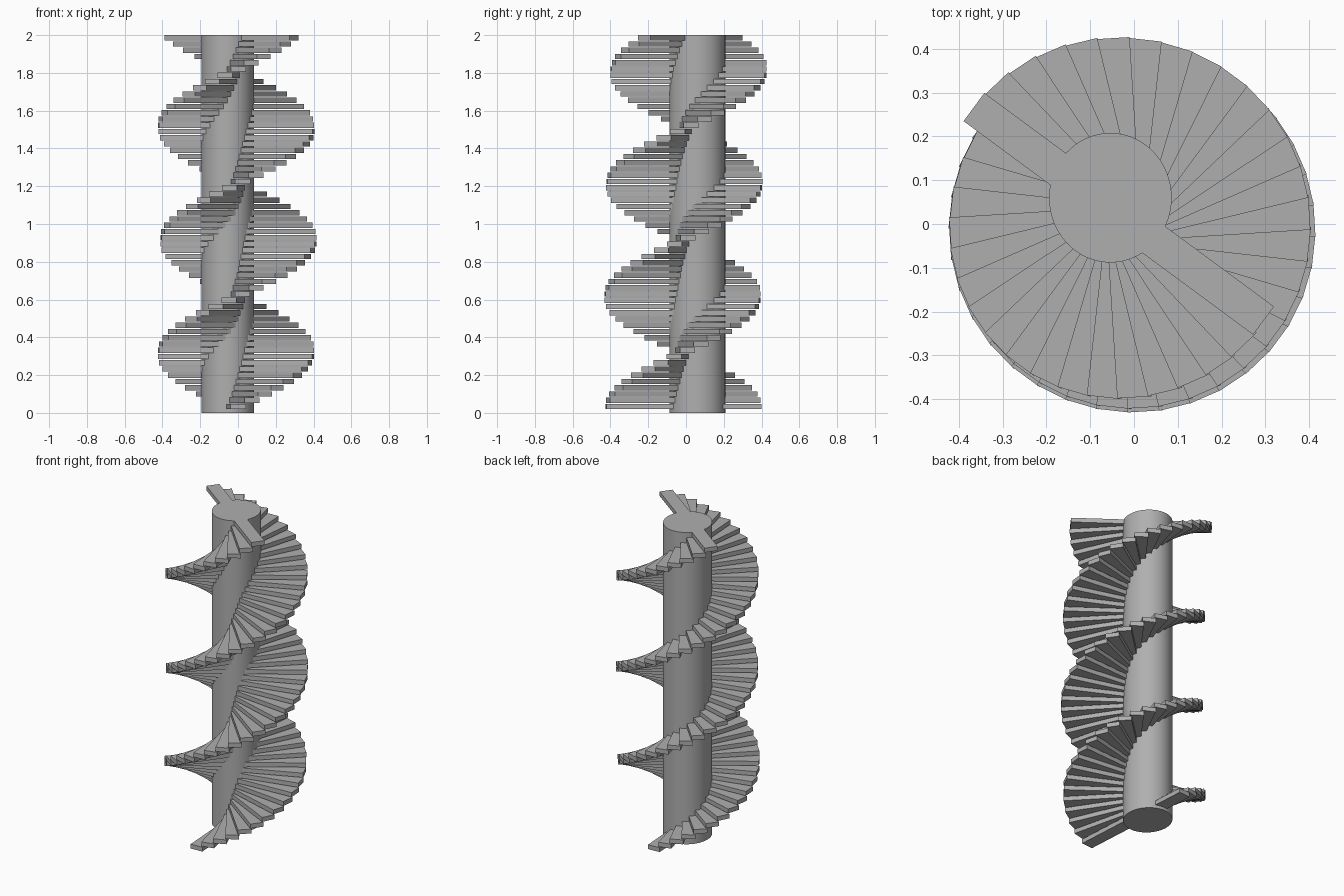
import bpy
import math

cube = bpy.data.objects.get("Cube")
if cube:
    bpy.data.objects.remove(cube, do_unlink=True)

# Single grey colour
grey = bpy.data.materials.new("grey_stone")
grey.use_nodes = True
colour = (0.43, 0.43, 0.43, 1)
grey.diffuse_color = colour
grey.node_tree.nodes["Principled BSDF"].inputs["Base Color"].default_value = colour

# Central column
bpy.ops.mesh.primitive_cylinder_add(vertices=64, radius=1, depth=2, location=(-0.054, 0.06, 1))
column = bpy.context.object
column.name = "column"
column.scale = (0.14, 0.148, 1)
bpy.ops.object.transform_apply(location=False, rotation=False, scale=True)
bpy.ops.object.shade_smooth_by_angle(angle=math.radians(40))
column.data.materials.append(grey)

# Shared mesh for the treads, which run through the column to both sides
LENGTH, WIDTH, THICK = 0.822, 0.08, 0.028
bpy.ops.mesh.primitive_cube_add(size=1)
tread = bpy.context.object
tread.name = "tread_01"
tread.scale = (LENGTH, WIDTH, THICK)
bpy.ops.object.transform_apply(location=False, rotation=False, scale=True)
tread.data.materials.append(grey)

# Double spiral of treads, turning ten degrees per step
COUNT = 60
FIRST_Z = 0.02 + THICK / 2
LAST_Z = 2 - THICK / 2
for i in range(COUNT):
    step = tread
    if i:
        step = bpy.data.objects.new(f"tread_{i + 1:02d}", tread.data)
        bpy.context.collection.objects.link(step)
    z = FIRST_Z + (LAST_Z - FIRST_Z) * i / (COUNT - 1)
    # the stair axis wanders slightly with height
    x = 0.002 - 0.033 * (z - 0.93) ** 2
    y = -0.018 + 0.02 * (z - 0.55) ** 2
    step.location = (x, y, z)
    step.rotation_euler.z = math.radians(-86.4 + 10 * i)
